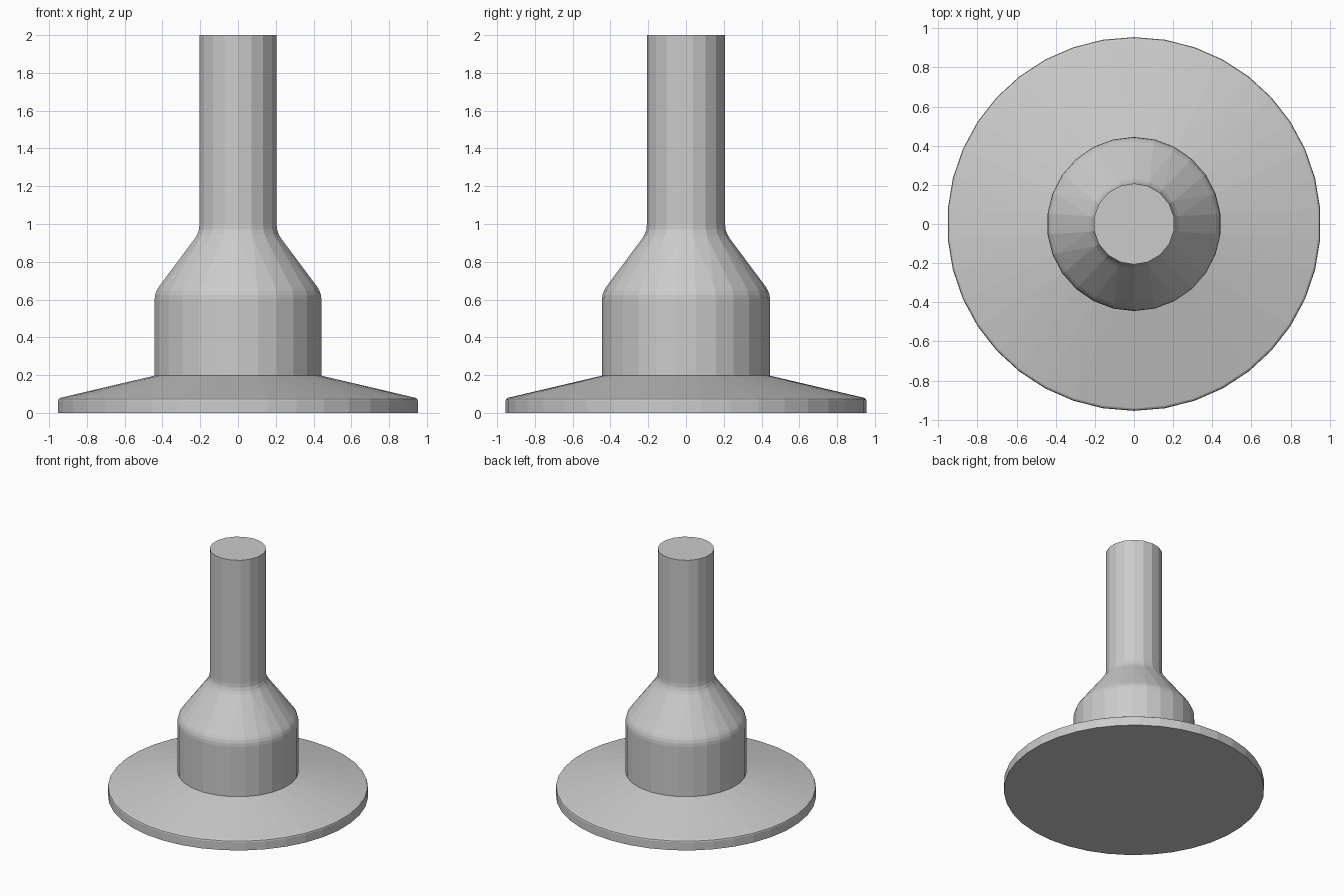
import bpy, bmesh
from math import sin, cos, pi

cube = bpy.data.objects.get("Cube")
if cube:
    bpy.data.objects.remove(cube, do_unlink=True)

grey = bpy.data.materials.new("plain grey")
grey.use_nodes = True
colour = (0.60, 0.60, 0.60, 1)
grey.diffuse_color = colour
grey.node_tree.nodes["Principled BSDF"].inputs["Base Color"].default_value = colour


def add_ring(bm, sides, radius, z):
    """Ring of vertices starting at the back (+y)."""
    return [bm.verts.new((-radius * sin(2 * pi * i / sides),
                          radius * cos(2 * pi * i / sides), z)) for i in range(sides)]


def join_rings(bm, low, high):
    """Quads between equal rings, a zipped triangle strip between unequal ones."""
    a, b = len(low), len(high)
    if a == b:
        for i in range(a):
            j = (i + 1) % a
            bm.faces.new((low[i], low[j], high[j], high[i]))
        return
    i = j = 0
    while i < a or j < b:
        if j == b or (i < a and (i + 0.5) / a <= (j + 0.5) / b):
            bm.faces.new((low[i], low[(i + 1) % a], high[j % b]))
            i += 1
        else:
            bm.faces.new((low[i % a], high[(j + 1) % b], high[j]))
            j += 1


# Outline from the floor up: sides, radius, height
FLANGE, BODY, NECK = 38, 26, 18
outline = [
    # flat disc with a softened rim
    (FLANGE, 0.955, 0), (FLANGE, 0.955, 0.065),
    (FLANGE, 0.952, 0.074), (FLANGE, 0.943, 0.08),
    # sloped flange up to the straight body
    (BODY, 0.445, 0.197), (BODY, 0.445, 0.6),
    # rounded shoulder
    (BODY, 0.442, 0.625), (BODY, 0.434, 0.648), (BODY, 0.422, 0.668),
    # cone into the rounded neck root
    (NECK, 0.232, 0.923), (NECK, 0.219, 0.945), (NECK, 0.21, 0.97), (NECK, 0.207, 1.0),
    # straight neck
    (NECK, 0.207, 2.0),
]

bm = bmesh.new()
rings = [add_ring(bm, *row) for row in outline]
for low, high in zip(rings, rings[1:]):
    join_rings(bm, low, high)

# Closed floor and neck top
bm.faces.new(rings[0])
bm.faces.new(rings[-1])
bmesh.ops.recalc_face_normals(bm, faces=bm.faces)

mesh = bpy.data.meshes.new("flanged_stem")
bm.to_mesh(mesh)
bm.free()
mesh.materials.append(grey)
stem = bpy.data.objects.new("flanged_stem", mesh)
bpy.context.collection.objects.link(stem)
